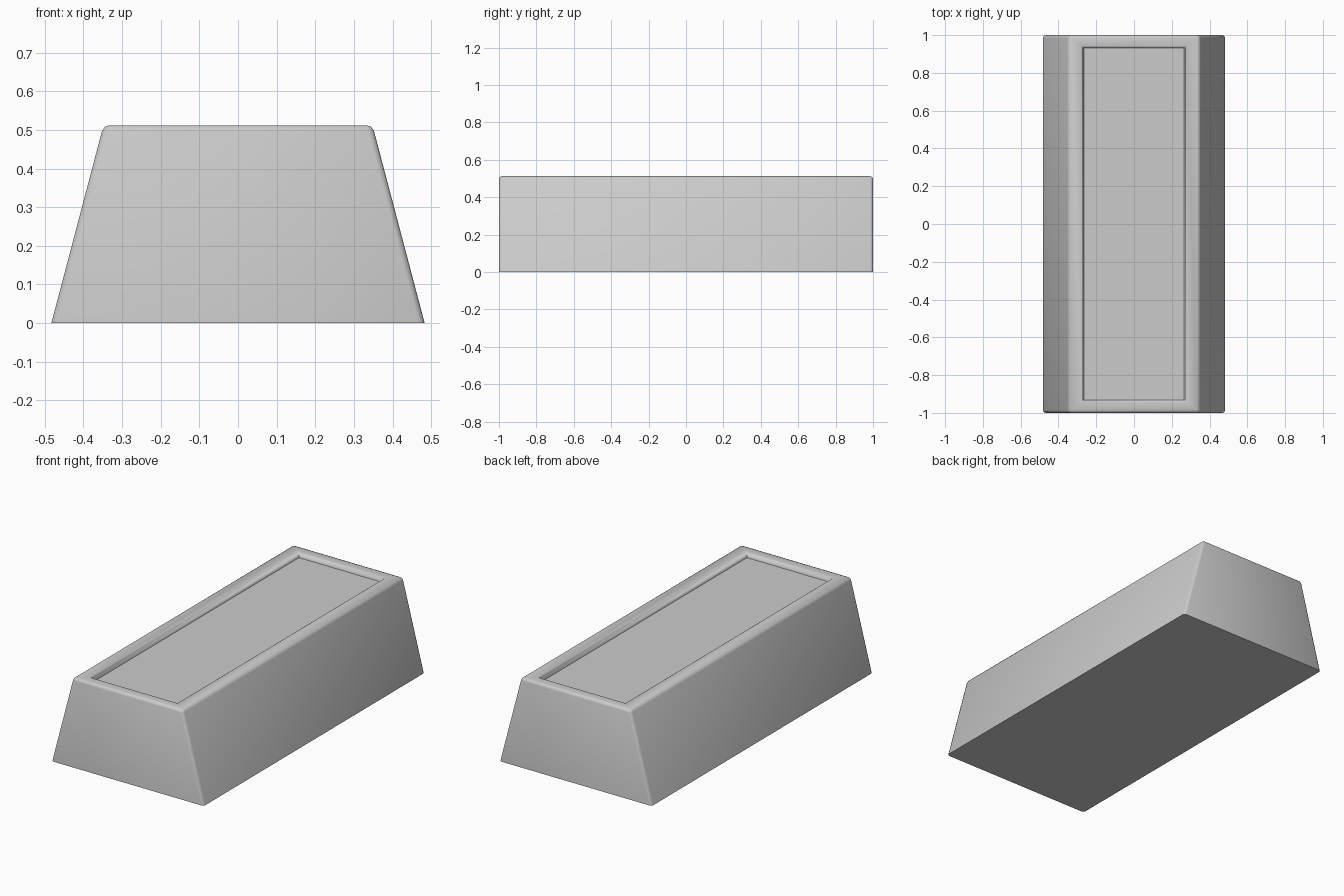
import bpy, bmesh, math

if "Cube" in bpy.data.objects:
    bpy.data.objects.remove(bpy.data.objects["Cube"], do_unlink=True)

HEIGHT, BASE_X, TOP_X, END_Y = 0.512, 0.483, 0.348, 1.0

# Grey metal
metal = bpy.data.materials.new("grey metal")
metal.use_nodes = True
grey = (0.6, 0.6, 0.6, 1)
metal.diffuse_color = grey
metal.node_tree.nodes["Principled BSDF"].inputs["Base Color"].default_value = grey

# Tapered block with upright ends
bm = bmesh.new()
bmesh.ops.create_cube(bm, size=2)
for v in bm.verts:
    top = v.co.z > 0
    v.co = (v.co.x * (TOP_X if top else BASE_X), v.co.y * END_Y, HEIGHT if top else 0)

# Rounded upper and upright edges, crisp base
edges = [e for e in bm.edges if any(v.co.z > 0.1 for v in e.verts)]
bmesh.ops.bevel(bm, geom=edges, offset=0.015, offset_type='OFFSET',
                segments=2, profile=0.5, affect='EDGES')

# Shallow tray sunk in the top, with a softened lip
bm.faces.ensure_lookup_table()
tray = max(bm.faces, key=lambda f: f.calc_center_median().z)
for x, y, z in ((0.278, 0.943, HEIGHT), (0.271, 0.936, 0.507), (0.266, 0.931, 0.484)):
    bmesh.ops.inset_region(bm, faces=[tray], thickness=0.004)
    for v in tray.verts:
        v.co = (math.copysign(x, v.co.x), math.copysign(y, v.co.y), z)

bmesh.ops.recalc_face_normals(bm, faces=bm.faces)
mesh = bpy.data.meshes.new("ingot")
bm.to_mesh(mesh)
bm.free()
mesh.materials.append(metal)
ingot = bpy.data.objects.new("ingot", mesh)
bpy.context.collection.objects.link(ingot)

# Smooth shading with sharp base and tray floor
bpy.ops.object.select_all(action='DESELECT')
ingot.select_set(True)
bpy.context.view_layer.objects.active = ingot
bpy.ops.object.shade_smooth_by_angle(angle=math.radians(55))
